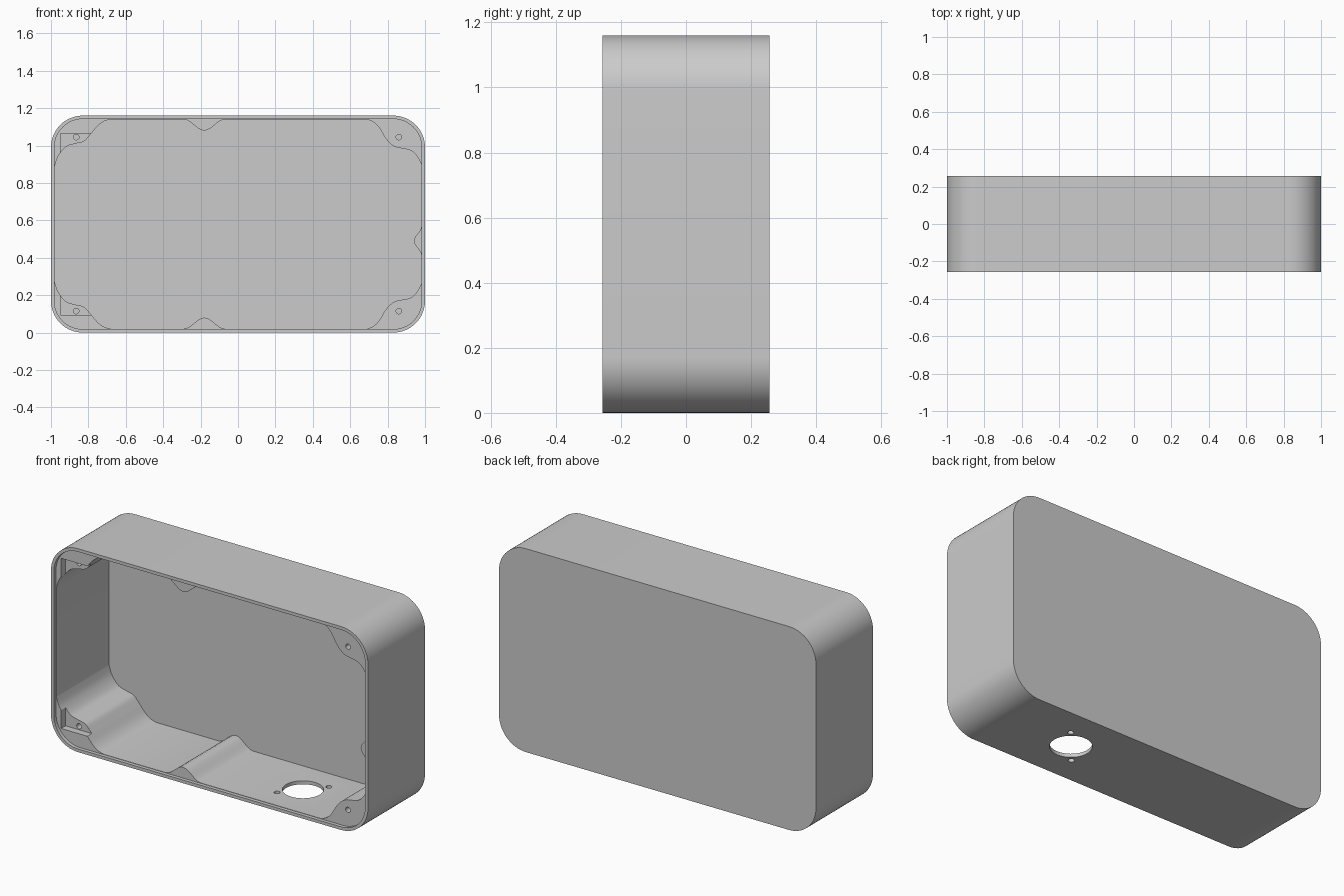
import bpy, bmesh, math
from mathutils import Vector

if "Cube" in bpy.data.objects:
    bpy.data.objects.remove(bpy.data.objects["Cube"])

H = 1.16            # height
D = 0.257           # half depth
WALL = 0.02
FACE = -D + 0.02    # front of the corner posts, set back from the rim
MID = H / 2

grey = bpy.data.materials.new("light_grey")
grey.diffuse_color = (0.6, 0.6, 0.6, 1)
grey.use_nodes = True
grey.node_tree.nodes["Principled BSDF"].inputs["Base Color"].default_value = grey.diffuse_color


def prism(name, pts, y0, y1):
    """Extrude an (x, z) outline from y0 to y1."""
    bm = bmesh.new()
    face = bm.faces.new([bm.verts.new((x, y0, z)) for x, z in pts])
    new = bmesh.ops.extrude_face_region(bm, geom=[face])["geom"]
    bmesh.ops.translate(bm, vec=(0, y1 - y0, 0),
                        verts=[v for v in new if isinstance(v, bmesh.types.BMVert)])
    bmesh.ops.recalc_face_normals(bm, faces=bm.faces)
    mesh = bpy.data.meshes.new(name)
    bm.to_mesh(mesh)
    bm.free()
    mesh.materials.append(grey)
    ob = bpy.data.objects.new(name, mesh)
    bpy.context.collection.objects.link(ob)
    return ob


def rounded_rect(hx, hz, r, n=16):
    pts = []
    for i, (sx, sz) in enumerate([(1, 1), (-1, 1), (-1, -1), (1, -1)]):
        for k in range(n + 1):
            a = math.pi / 2 * (i + k / n)
            pts.append((sx * (hx - r) + r * math.cos(a), MID + sz * (hz - r) + r * math.sin(a)))
    return pts


def circle(cx, cz, r, n=24):
    return [(cx + r * math.cos(2 * math.pi * k / n), cz + r * math.sin(2 * math.pi * k / n))
            for k in range(n)]


def smooth(ctrl, n=6):
    """Catmull-Rom curve through the control points."""
    p = [Vector(c) for c in [ctrl[0]] + ctrl + [ctrl[-1]]]
    out = []
    for i in range(1, len(p) - 2):
        a, b, c, d = p[i - 1:i + 3]
        for k in range(n):
            t = k / n
            q = 0.5 * (2 * b + (c - a) * t + (2 * a - 5 * b + 4 * c - d) * t * t
                       + (3 * b - a - 3 * c + d) * t ** 3)
            out.append((max(-0.98, min(0.98, q.x)), min(H - WALL, q.y)))
    return out + [ctrl[-1]]


def bump(centre, half, height, n=14):
    """Bell-shaped rib as (position, rise) pairs."""
    return [(centre + half * (2 * k / n - 1), height * (1 - math.cos(2 * math.pi * k / n)) / 2)
            for k in range(n + 1)]


def mirror(pts):
    return [(x, H - z) for x, z in reversed(pts)]


# Inside outline: wavy corner posts and wall ribs
top = H - WALL
left_post = smooth([(-0.98, 0.89), (-0.96, 0.945), (-0.92, 0.993), (-0.87, 1.01),
                    (-0.825, 1.022), (-0.79, 1.058), (-0.75, 1.105), (-0.715, 1.13), (-0.68, top)])
right_post = smooth([(0.69, top), (0.725, 1.125), (0.755, 1.095), (0.785, 1.045), (0.815, 1.01),
                     (0.85, 0.99), (0.92, 0.975), (0.955, 0.945), (0.98, 0.9)])
rib = [(x, top - h) for x, h in bump(-0.18, 0.11, 0.06)]
side_rib = [(0.98 - h, z) for z, h in reversed(bump(0.49, 0.075, 0.04))]
outline = (left_post + rib + right_post + side_rib
           + mirror(right_post) + mirror(rib) + mirror(left_post))

case = prism("enclosure_case", rounded_rect(1, MID, 0.17), -D, D)

# Cutters: lid recess, cavity, left post pockets, screw holes
cutters = [prism("lid_recess", rounded_rect(0.982, MID - 0.018, 0.152), -D - 0.1, FACE),
           prism("cavity", outline, -D - 0.05, D - WALL)]
for s in (1, -1):
    z0, z1 = MID + s * 0.27, MID + s * 0.485
    cutters.append(prism("post_pocket", [(-0.95, z0), (-0.72, z0), (-0.72, z1), (-0.95, z1)],
                         -D - 0.03, FACE + 0.04))
    for x in (-0.865, 0.86):
        cutters.append(prism("screw_hole", circle(x, MID + s * 0.465, 0.015, 16), -D - 0.02, -0.05))

# Round port with two fixing holes through the bottom wall
for dx, dy, r, n in [(0, 0, 0.107, 48), (0.09, 0.105, 0.016, 16), (-0.09, -0.105, 0.016, 16)]:
    port = prism("port_hole", circle(0.41 + dx, -dy, r, n), -0.05, 0.05)
    port.rotation_euler = (math.pi / 2, 0, 0)
    cutters.append(port)

bpy.context.view_layer.update()
bpy.context.view_layer.objects.active = case
for c in cutters:
    mod = case.modifiers.new(c.name, 'BOOLEAN')
    mod.operation = 'DIFFERENCE'
    mod.solver = 'EXACT'
    mod.object = c
    bpy.ops.object.modifier_apply(modifier=mod.name)
for c in cutters:
    bpy.data.objects.remove(c)

bpy.ops.object.select_all(action='DESELECT')
case.select_set(True)
bpy.ops.object.shade_smooth_by_angle(angle=math.radians(30))
